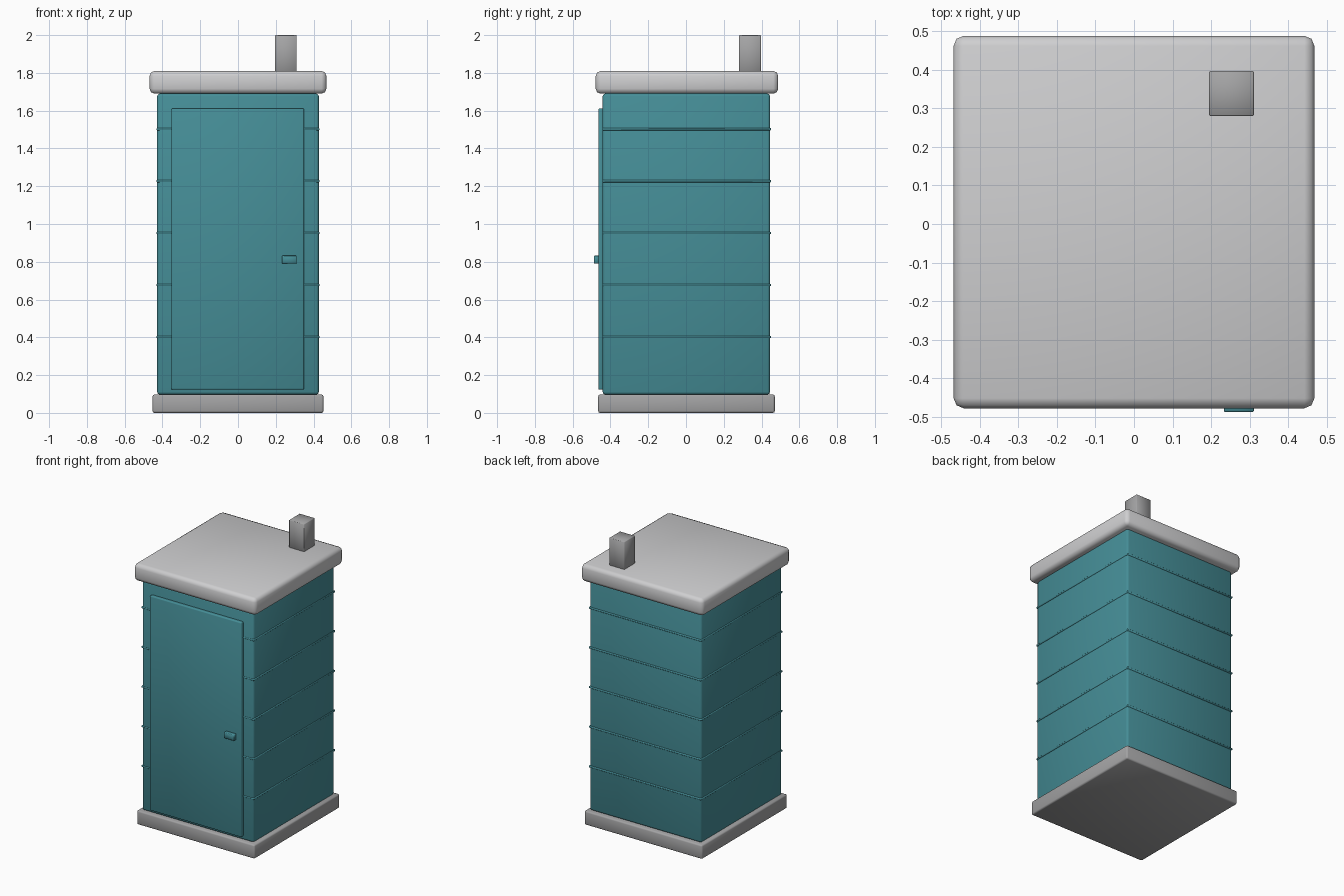
import bpy
import math

cube = bpy.data.objects.get("Cube")
if cube:
    bpy.data.objects.remove(cube, do_unlink=True)


def material(name, color):
    mat = bpy.data.materials.new(name)
    mat.use_nodes = True
    mat.diffuse_color = (*color, 1)
    bsdf = next(n for n in mat.node_tree.nodes if n.type == 'BSDF_PRINCIPLED')
    bsdf.inputs["Base Color"].default_value = (*color, 1)
    bsdf.inputs["Roughness"].default_value = 0.6
    return mat


teal = material("teal plastic", (0.06, 0.27, 0.31))
pale = material("pale grey roof", (0.62, 0.62, 0.63))
grey = material("mid grey", (0.37, 0.37, 0.375))


def block(name, x, y, z, mat, bevel=0.0, segments=2):
    """Rounded box spanning the given (min, max) ranges."""
    center = [sum(r) / 2 for r in (x, y, z)]
    bpy.ops.mesh.primitive_cube_add(size=1, location=center)
    ob = bpy.context.object
    ob.name = name
    ob.scale = [r[1] - r[0] for r in (x, y, z)]
    bpy.ops.object.transform_apply(location=False, rotation=False, scale=True)
    ob.data.materials.append(mat)
    if bevel:
        mod = ob.modifiers.new("rounded edges", 'BEVEL')
        mod.width = bevel
        mod.segments = segments
        bpy.ops.object.modifier_apply(modifier=mod.name)
        bpy.ops.object.shade_smooth_by_angle(angle=math.radians(50))
    return ob


# Base, cabin and roof slab
block("base", (-0.452, 0.452), (-0.465, 0.47), (0, 0.097), grey, 0.01)
block("cabin", (-0.428, 0.428), (-0.441, 0.445), (0.097, 1.69), teal, 0.014)
block("roof", (-0.468, 0.468), (-0.478, 0.488), (1.69, 1.81), pale, 0.026)

# Thin horizontal ribs wrapped around the cabin
for i in range(5):
    z = 0.402 + 0.275 * i
    block(f"rib_{i + 1}", (-0.432, 0.432), (-0.443, 0.451),
          (z - 0.006, z + 0.006), teal, 0.003, 1)

# Door and its handle
block("door", (-0.353, 0.35), (-0.464, -0.435), (0.123, 1.612), teal, 0.007)
block("door_handle", (0.233, 0.311), (-0.488, -0.46), (0.79, 0.832), teal, 0.003, 1)

# Vent stack at the rear left of the roof
block("vent", (0.195, 0.311), (0.28, 0.397), (1.79, 2.0), grey, 0.003, 1)
